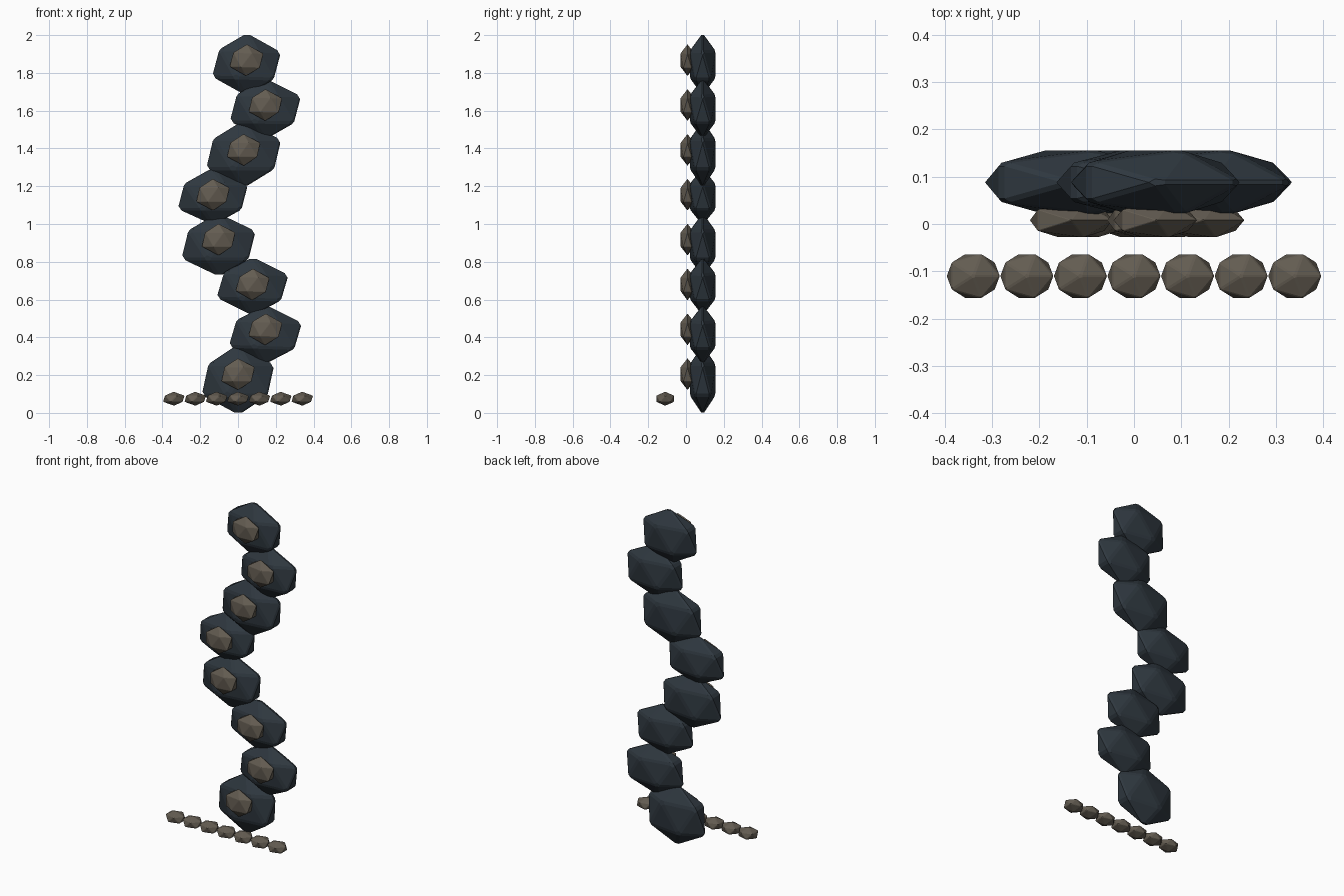
import bpy
import bmesh
from math import radians
from mathutils import Matrix, Vector

cube = bpy.data.objects.get("Cube")
if cube:
    bpy.data.objects.remove(cube, do_unlink=True)


def make_material(name, rgb):
    mat = bpy.data.materials.new(name)
    mat.use_nodes = True
    mat.diffuse_color = (*rgb, 1)
    mat.node_tree.nodes["Principled BSDF"].inputs["Base Color"].default_value = (*rgb, 1)
    return mat


slate = make_material("dark slate", (0.028, 0.039, 0.050))
tan = make_material("dull brown", (0.125, 0.107, 0.083))


def faceted_stone(name, centre, half_size, mat, bevel, tilt=0):
    """Flat-shaded icosahedron, chamfered and fitted to the given half extents."""
    bm = bmesh.new()
    bmesh.ops.create_icosphere(bm, subdivisions=1, radius=1)
    if bevel:
        bmesh.ops.bevel(bm, geom=bm.edges[:], offset=bevel, segments=1,
                        affect='EDGES', profile=0.5)
    reach = [max(abs(v.co[i]) for v in bm.verts) for i in range(3)]
    scale = Vector([half_size[i] / reach[i] for i in range(3)])
    bmesh.ops.scale(bm, vec=scale, verts=bm.verts)
    bmesh.ops.rotate(bm, cent=(0, 0, 0), verts=bm.verts,
                     matrix=Matrix.Rotation(radians(tilt), 3, 'Y'))
    mesh = bpy.data.meshes.new(name)
    bm.to_mesh(mesh)
    bm.free()
    mesh.materials.append(mat)
    obj = bpy.data.objects.new(name, mesh)
    obj.location = centre
    bpy.context.collection.objects.link(obj)
    return obj


# Winding column: x, z, half width, half height, tilt of each large stone
column = [
    (0.00, 0.175, 0.188, 0.174, 0),
    (0.145, 0.415, 0.187, 0.147, 2),
    (0.077, 0.67, 0.184, 0.145, 2),
    (-0.103, 0.89, 0.192, 0.158, 0),
    (-0.133, 1.145, 0.182, 0.142, 0),
    (0.03, 1.37, 0.194, 0.166, 0),
    (0.145, 1.61, 0.183, 0.152, 1),
    (0.045, 1.845, 0.176, 0.155, 2),
]
for i, (x, z, half_w, half_h, tilt) in enumerate(column):
    faceted_stone(f"column_stone_{i + 1}", (x, 0.088, z),
                  (half_w, 0.067, half_h), slate, 0.06, tilt)
    # Small boss on the front of each large stone
    faceted_stone(f"front_boss_{i + 1}", (x, 0.008, 0.205 + 0.2375 * i),
                  (0.087, 0.036, 0.082), tan, 0.02, tilt)

# Straight row of pebbles before the foot
for i in range(7):
    faceted_stone(f"row_pebble_{i + 1}", (0.1133 * (i - 3), -0.11, 0.075),
                  (0.056, 0.046, 0.035), tan, 0.05)
